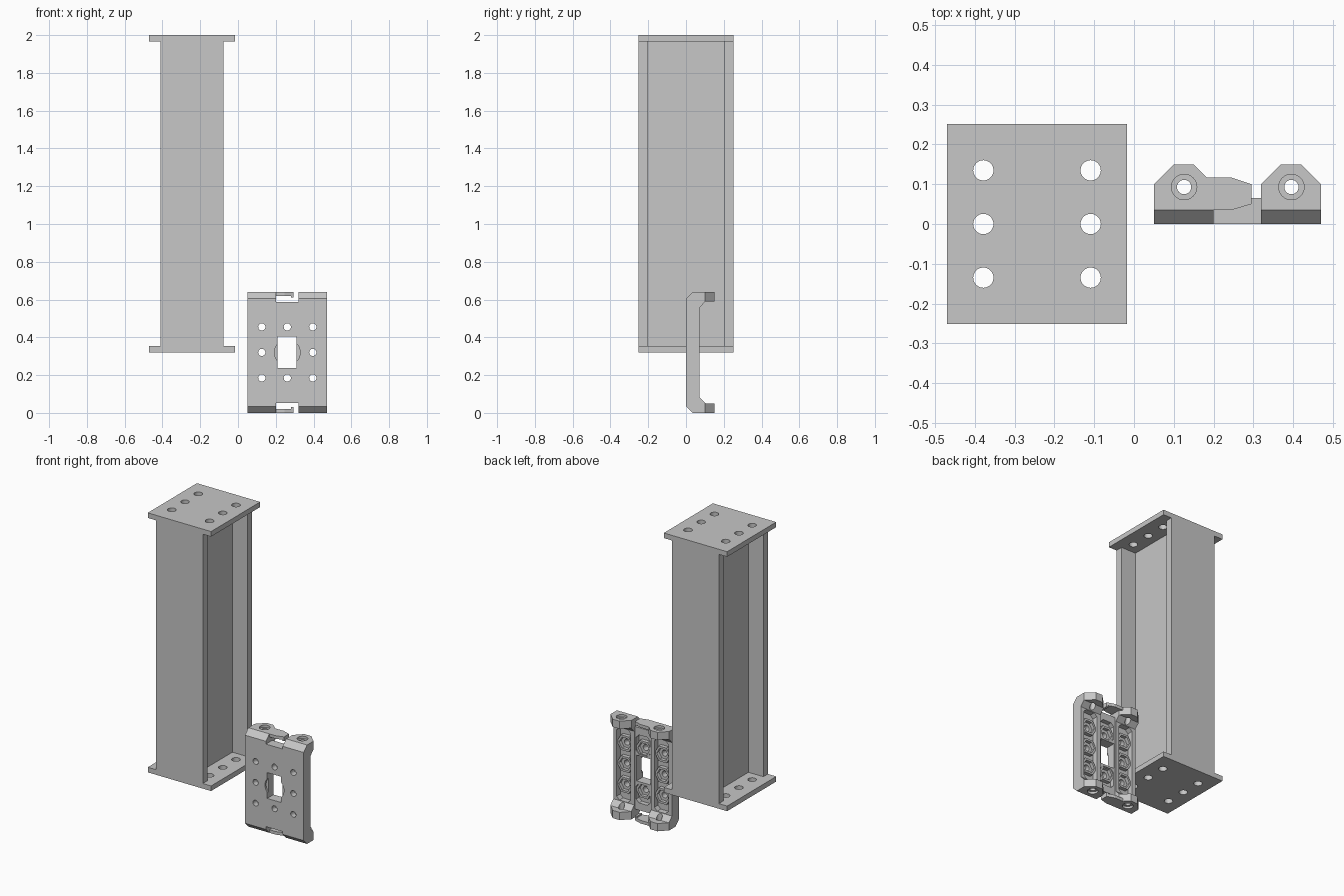
import bpy, bmesh, math
from mathutils import Vector

if "Cube" in bpy.data.objects:
    bpy.data.objects.remove(bpy.data.objects["Cube"])

steel = bpy.data.materials.new("plain grey")
steel.use_nodes = True
GREY = (0.57, 0.57, 0.57, 1)
steel.diffuse_color = GREY
steel.node_tree.nodes["Principled BSDF"].inputs["Base Color"].default_value = GREY


def finish(name, bm):
    bmesh.ops.recalc_face_normals(bm, faces=bm.faces)
    mesh = bpy.data.meshes.new(name)
    bm.to_mesh(mesh)
    bm.free()
    mesh.materials.append(steel)
    obj = bpy.data.objects.new(name, mesh)
    bpy.context.collection.objects.link(obj)
    return obj


def prism(name, points, axis, lo, hi):
    """Extrude a 2D outline along one axis; the outline uses the other two."""
    def place(a, b, c):
        return {"x": (c, a, b), "y": (a, c, b), "z": (a, b, c)}[axis]
    bm = bmesh.new()
    face = bm.faces.new([bm.verts.new(place(a, b, lo)) for a, b in points])
    new = bmesh.ops.extrude_face_region(bm, geom=[face])["geom"]
    shift = Vector(place(0, 0, hi - lo))
    bmesh.ops.translate(bm, vec=shift, verts=[v for v in new if isinstance(v, bmesh.types.BMVert)])
    return finish(name, bm)


def box(name, x, y, z):
    return prism(name, [(x[0], y[0]), (x[1], y[0]), (x[1], y[1]), (x[0], y[1])], "z", *z)


def ngon(a, b, radius, sides):
    steps = [2 * math.pi * i / sides for i in range(sides)]
    return [(a + radius * math.cos(t), b + radius * math.sin(t)) for t in steps]


def boolean(target, tool, operation="DIFFERENCE"):
    mod = target.modifiers.new(operation, "BOOLEAN")
    mod.operation, mod.object, mod.solver = operation, tool, "EXACT"
    bpy.context.view_layer.objects.active = target
    bpy.ops.object.modifier_apply(modifier=mod.name)
    bpy.data.objects.remove(tool)


def smooth(obj):
    bpy.ops.object.select_all(action="DESELECT")
    obj.select_set(True)
    bpy.context.view_layer.objects.active = obj
    bpy.ops.object.shade_smooth_by_angle(angle=math.radians(25))


# Column: two flanges joined by a thick web
CENTRE, THICK, BASE = -0.2435, 0.033, 0.321
flange, web, half, inner = 0.167, 0.06, 0.251, 0.205
quarter = [(flange, half), (flange, inner), (web, inner)]
outline = quarter + [(a, -b) for a, b in reversed(quarter)]
outline += [(-a, -b) for a, b in quarter] + [(-a, b) for a, b in reversed(quarter)]
prism("column_beam", [(a + CENTRE, b) for a, b in outline], "z", BASE + THICK, 2 - THICK)

# Drilled end plates
for name, low in (("base_plate", BASE), ("cap_plate", 2 - THICK)):
    plate = box(name, (CENTRE - 0.2265, CENTRE + 0.2265), (-half, half), (low, low + THICK))
    for x in (-0.379, -0.109):
        for y in (-0.135, 0, 0.135):
            boolean(plate, prism("bolt_hole", ngon(x, y, 0.0255, 32), "z", low - 0.1, low + 0.1))
    smooth(plate)

# Bracket body: C-shaped side profile, mirrored about mid height
MID = 0.32
lower = [(0, 0.035), (0.035, 0), (0.15, 0), (0.15, 0.05), (0.103, 0.05), (0.072, 0.082)]
upper = [(y, 2 * MID - z) for y, z in reversed(lower)]
bracket = prism("bracket", lower + upper, "x", 0.05, 0.47)

# Gaps between the lugs and a slightly thinner centre column
for depth, height in (((-0.1, 0.3), (0.587, 0.8)), ((-0.1, 0.3), (-0.2, 0.053)), ((0.065, 0.3), (-0.2, 0.8))):
    boolean(bracket, box("centre_gap", (0.20, 0.32), depth, height))
plan = [(0.05, -0.1), (0.05, 0.10), (0.10, 0.15), (0.15, 0.15), (0.20, 0.10),
        (0.32, 0.10), (0.37, 0.15), (0.42, 0.15), (0.47, 0.10), (0.47, -0.1)]
boolean(bracket, prism("lug_outline", plan, "z", -0.1, 0.8), "INTERSECT")

# Back pockets: full length at the sides, split around the window in the middle
COLUMNS, ROWS = (0.126, 0.261, 0.396), (0.185, 0.32, 0.455)
side = (0.085, 2 * MID - 0.085)
middle = ((0.1, 0.225), (2 * MID - 0.225, 2 * MID - 0.1))
pockets = [(COLUMNS[0], *side), (COLUMNS[2], *side)] + [(COLUMNS[1], *span) for span in middle]
for x, low, high in pockets:
    shape = [(x - 0.05, low + 0.02), (x - 0.03, low), (x + 0.03, low), (x + 0.05, low + 0.02),
             (x + 0.05, high - 0.02), (x + 0.03, high), (x - 0.03, high), (x - 0.05, high - 0.02)]
    boolean(bracket, prism("pocket", shape, "y", 0.035, 0.2))

# Raised hexagonal nut seats with screw holes
cells = [(x, z) for x in COLUMNS for z in ROWS if (x, z) != (COLUMNS[1], ROWS[1])]
for x, z in cells:
    boolean(bracket, prism("nut_seat", ngon(x, z, 0.056, 6), "y", 0.02, 0.06), "UNION")
for x, z in cells:
    boolean(bracket, prism("nut_recess", ngon(x, z, 0.041, 6), "y", 0.038, 0.2))
    boolean(bracket, prism("screw_hole", ngon(x, z, 0.019, 24), "y", -0.1, 0.2))

# Central window with a shallow round recess
boolean(bracket, prism("round_recess", ngon(COLUMNS[1], MID, 0.068, 40), "y", -0.1, 0.012))
boolean(bracket, box("window", (0.209, 0.309), (-0.1, 0.2), (0.238, 0.405)))

# Counterbored lug holes
for x in (COLUMNS[0], COLUMNS[2]):
    boolean(bracket, prism("lug_hole", ngon(x, 0.093, 0.018, 32), "z", -0.1, 0.8))
    for lo, hi in ((-0.1, 0.015), (0.625, 0.8)):
        boolean(bracket, prism("counterbore", ngon(x, 0.093, 0.032, 32), "z", lo, hi))
smooth(bracket)

# Spring latch arms reaching across each centre gap
arm = [(0.18, 0.035), (0.245, 0.035), (0.295, 0.05), (0.295, 0.10), (0.245, 0.117), (0.18, 0.117)]
for name, lo, hi, tip in (("upper_latch", 0.62, 0.64, 0.612), ("lower_latch", 0, 0.02, 0.02)):
    latch = prism(name, arm, "z", lo, hi)
    boolean(latch, box("tip", (0.28, 0.295), (0.05, 0.10), (tip, tip + 0.01)), "UNION")
